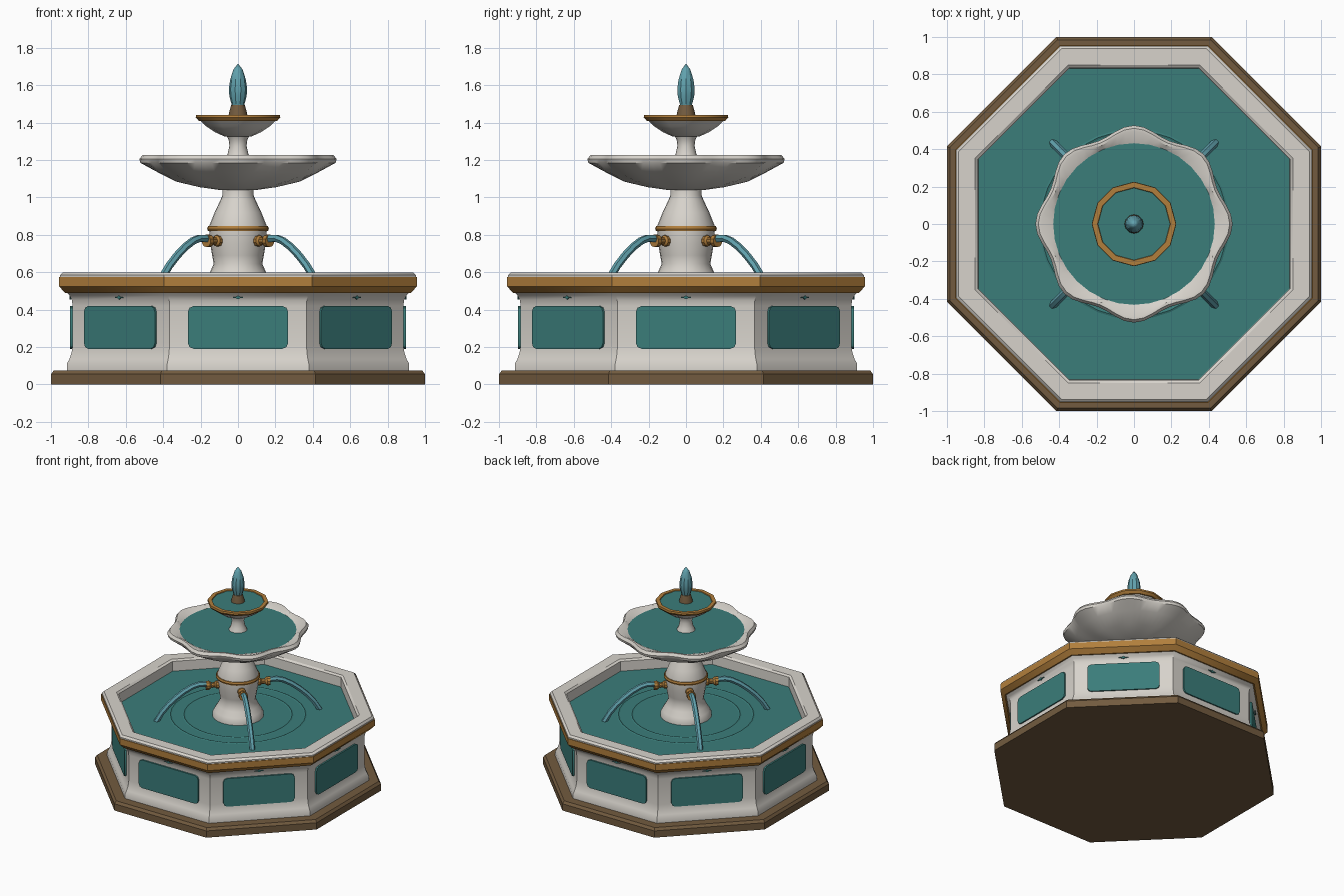
import bpy, bmesh, math
from mathutils import Matrix, Vector

old = bpy.data.objects.get("Cube")
if old:
    bpy.data.objects.remove(old, do_unlink=True)


def material(name, rgb):
    m = bpy.data.materials.new(name)
    m.use_nodes = True
    m.diffuse_color = (*rgb, 1)
    bsdf = m.node_tree.nodes["Principled BSDF"]
    bsdf.inputs["Base Color"].default_value = (*rgb, 1)
    bsdf.inputs["Roughness"].default_value = 0.7
    return m


STONE = material("pale stone", (0.68, 0.65, 0.60))
TEAL = material("deep teal", (0.043, 0.205, 0.195))
GOLD = material("old gold", (0.44, 0.21, 0.045))
BRONZE = material("dark bronze", (0.17, 0.105, 0.05))
SPRAY = material("light water", (0.12, 0.36, 0.42))
OCT = 1 / math.cos(math.pi / 8)


def smooth(ob):
    bpy.ops.object.select_all(action='DESELECT')
    ob.select_set(True)
    bpy.context.view_layer.objects.active = ob
    bpy.ops.object.shade_smooth_by_angle(angle=math.radians(34))


def finish(name, bm, mat, matrix=None):
    bmesh.ops.remove_doubles(bm, verts=bm.verts, dist=1e-5)
    bmesh.ops.recalc_face_normals(bm, faces=bm.faces)
    if matrix:
        bm.transform(matrix)
    me = bpy.data.meshes.new(name)
    bm.to_mesh(me)
    bm.free()
    me.materials.append(mat)
    ob = bpy.data.objects.new(name, me)
    bpy.context.collection.objects.link(ob)
    smooth(ob)
    return ob


def lathe(name, profile, mat, n=24, phase=0.0, scale=1.0, wave=None, matrix=None, closed=False):
    """Revolve (radius, height) points; wave(radius, angle) may shift the radius."""
    bm = bmesh.new()
    rings = []
    for r, z in profile:
        ring = []
        for i in range(n):
            a = phase + math.tau * i / n
            q = (r + (wave(r, a) if wave else 0)) * scale
            ring.append(bm.verts.new((q * math.cos(a), q * math.sin(a), z)))
        rings.append(ring)
    pairs = list(zip(rings, rings[1:]))
    if closed:
        pairs.append((rings[-1], rings[0]))
    for lo, hi in pairs:
        for i in range(n):
            j = (i + 1) % n
            bm.faces.new((lo[i], lo[j], hi[j], hi[i]))
    return finish(name, bm, mat, matrix)


def octagon(name, profile, mat, **kw):
    return lathe(name, profile, mat, 8, math.pi / 8, OCT, **kw)


def disc(name, r, z, mat, n, phase=0.0):
    bm = bmesh.new()
    bm.faces.new([bm.verts.new((r * math.cos(phase + math.tau * i / n),
                                r * math.sin(phase + math.tau * i / n), z)) for i in range(n)])
    ob = finish(name, bm, mat)
    if ob.data.polygons[0].normal.z < 0:
        ob.data.flip_normals()
    return ob


def plate(name, outline, inner, outer, mat, angle):
    """Flat prism standing on a basin side, outline given as (sideways, height)."""
    bm = bmesh.new()
    back = [bm.verts.new((inner, u, z)) for u, z in outline]
    front = [bm.verts.new((outer, u, z)) for u, z in outline]
    bm.faces.new(front)
    bm.faces.new(back[::-1])
    for i in range(len(outline)):
        j = (i + 1) % len(outline)
        bm.faces.new((back[i], back[j], front[j], front[i]))
    return finish(name, bm, mat, Matrix.Rotation(angle, 4, 'Z'))


# Octagonal basin
octagon("plinth", [(0, 0), (1, 0), (1, 0.055), (0.985, 0.075), (0.8, 0.075)], BRONZE)
octagon("basin_wall", [(0.915, 0.07), (0.915, 0.11), (0.902, 0.135), (0.89, 0.17), (0.884, 0.21),
                       (0.884, 0.42), (0.888, 0.45), (0.9, 0.475), (0.925, 0.5)], STONE)
octagon("basin_gold_band", [(0.88, 0.49), (0.925, 0.49), (0.957, 0.525), (0.957, 0.575),
                            (0.9, 0.575)], GOLD, closed=True)
octagon("basin_rim", [(0.952, 0.57), (0.952, 0.585), (0.937, 0.6), (0.85, 0.6),
                      (0.835, 0.588), (0.83, 0.45)], STONE)
WATER = 0.51
disc("basin_water", 0.835 * OCT, WATER, TEAL, 8, math.pi / 8)
for k, r in enumerate((0.40, 0.50)):
    lathe(f"ripple_{k + 1}", [(r - 0.01, WATER), (r, WATER + 0.004), (r + 0.01, WATER)], TEAL, 32)

# Inset-look panels and small diamonds on every side
W, H, C, MID = 0.268, 0.114, 0.03, 0.305
corners = [(W, H - C), (W - C * 0.3, H - C * 0.3), (W - C, H)]
panel = corners + [(-u, z) for u, z in corners[::-1]]
panel += [(-u, -z) for u, z in panel]
panel = [(u, z + MID) for u, z in panel]
diamond = [(0.036, 0.465), (0.01, 0.469), (0, 0.475), (-0.01, 0.469),
           (-0.036, 0.465), (-0.01, 0.461), (0, 0.455), (0.01, 0.461)]
for k in range(8):
    plate(f"side_panel_{k + 1}", panel, 0.88, 0.897, TEAL, k * math.pi / 4)
    plate(f"side_diamond_{k + 1}", diamond, 0.893, 0.902, TEAL, k * math.pi / 4)

# Central column
lathe("column", [(0.19, 0.49), (0.19, 0.53), (0.175, 0.56), (0.15, 0.6), (0.13, 0.645),
                 (0.138, 0.69), (0.148, 0.75), (0.154, 0.82), (0.153, 0.85), (0.125, 0.92),
                 (0.094, 0.985), (0.084, 1.01), (0.084, 1.05)], STONE)
lathe("column_collar", [(0.14, 0.82), (0.16, 0.82), (0.165, 0.832), (0.16, 0.846),
                        (0.14, 0.846)], GOLD, closed=True)


# Scalloped bowl
def scallop(r, a):
    return 0.022 * math.cos(8 * a) * max(0, (r - 0.1) / 0.4) if r > 0.432 or r < 0.42 else 0


lathe("large_bowl", [(0, 1.04), (0.1, 1.04), (0.2, 1.055), (0.32, 1.085), (0.43, 1.135),
                     (0.5, 1.185), (0.505, 1.205), (0.49, 1.226), (0.475, 1.226),
                     (0.43, 1.205), (0.425, 1.19)], STONE, 64, wave=scallop)
disc("large_bowl_water", 0.432, 1.206, TEAL, 32)

# Upper bowl on its neck
lathe("upper_neck", [(0.07, 1.2), (0.055, 1.235), (0.046, 1.275), (0.05, 1.31),
                     (0.062, 1.33)], STONE, 16)
lathe("upper_bowl", [(0, 1.325), (0.07, 1.325), (0.125, 1.35), (0.17, 1.38),
                     (0.205, 1.415)], STONE, 12)
lathe("upper_bowl_rim", [(0.19, 1.41), (0.21, 1.41), (0.226, 1.428), (0.224, 1.442),
                         (0.195, 1.442), (0.19, 1.43)], GOLD, 12, closed=True)
disc("upper_bowl_water", 0.196, 1.436, TEAL, 12)

# Finial spout
lathe("finial_base", [(0.052, 1.43), (0.046, 1.46), (0.036, 1.495), (0, 1.495)], BRONZE, 12)
lathe("finial_spray", [(0, 1.48), (0.032, 1.49), (0.046, 1.54), (0.049, 1.58), (0.042, 1.63),
                       (0.024, 1.685), (0, 1.716)], SPRAY, 10)

# Four diagonal nozzles with arching jets
arc = [(0.2, 0.768), (0.24, 0.78), (0.29, 0.782), (0.34, 0.768), (0.4, 0.735),
       (0.46, 0.69), (0.52, 0.635), (0.57, 0.575), (0.615, 0.5)]
for k in range(4):
    a = math.pi / 4 + k * math.pi / 2
    turn = Matrix.Rotation(a, 4, 'Z')
    place = turn @ Matrix.Translation((0, 0, 0.768)) @ Matrix.Rotation(math.pi / 2, 4, 'Y')
    lathe(f"nozzle_{k + 1}", [(0, 0.12), (0.03, 0.12), (0.03, 0.165), (0.02, 0.175), (0.02, 0.2),
                              (0.034, 0.215), (0.034, 0.24), (0, 0.24)], GOLD, 10, matrix=place)
    cu = bpy.data.curves.new(f"jet_{k + 1}", 'CURVE')
    cu.dimensions = '3D'
    cu.bevel_depth = 0.021
    cu.bevel_resolution = 1
    cu.use_fill_caps = True
    sp = cu.splines.new('POLY')
    sp.points.add(len(arc) - 1)
    for p, (r, z) in zip(sp.points, arc):
        p.co = (*(turn @ Vector((r, 0, z))), 1)
    cu.materials.append(SPRAY)
    jet = bpy.data.objects.new(f"jet_{k + 1}", cu)
    bpy.context.collection.objects.link(jet)
    bpy.ops.object.select_all(action='DESELECT')
    jet.select_set(True)
    bpy.context.view_layer.objects.active = jet
    bpy.ops.object.convert(target='MESH')
    smooth(bpy.context.view_layer.objects.active)
